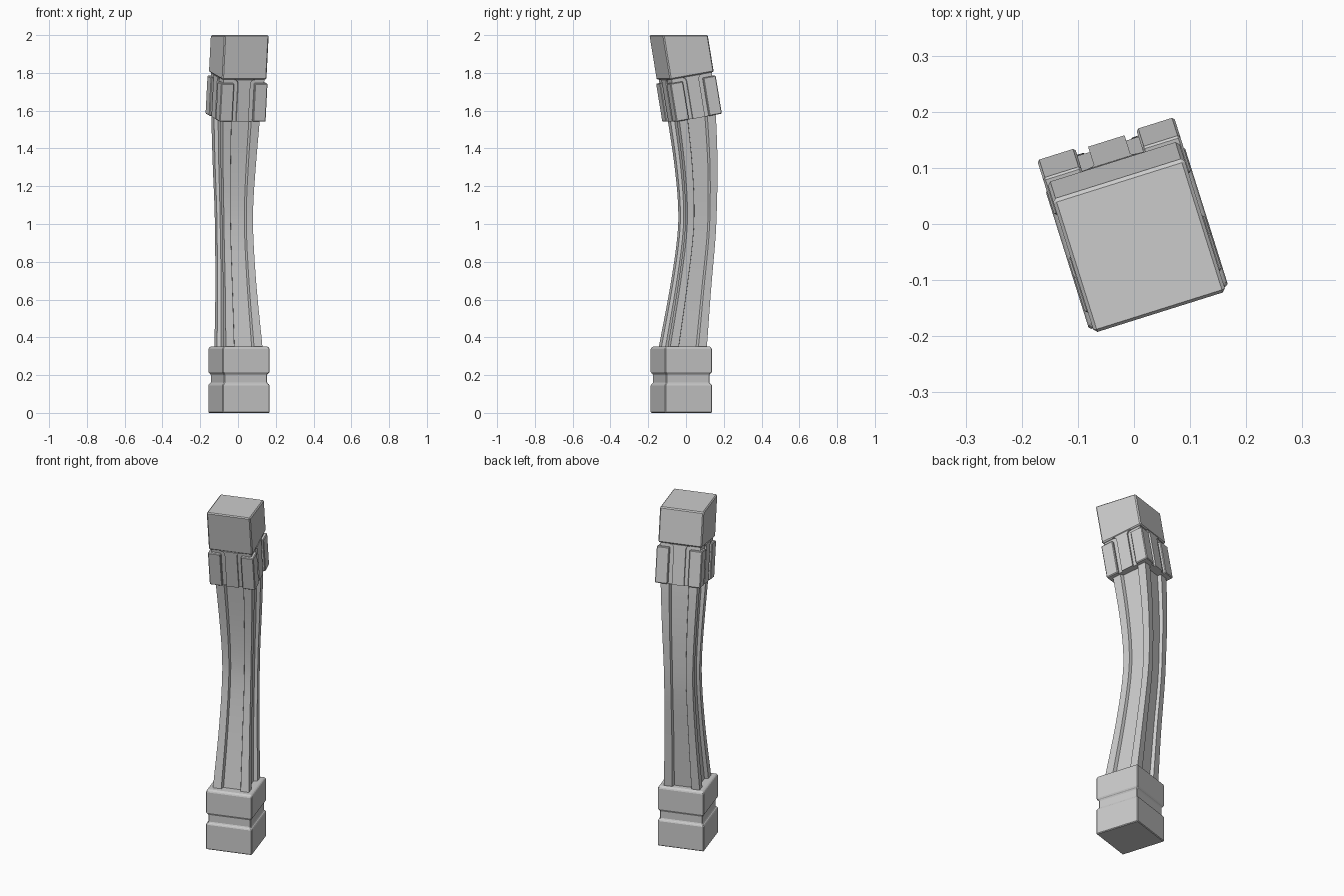
import bpy, bmesh, math
from mathutils import Matrix, Vector

if "Cube" in bpy.data.objects:
    bpy.data.objects.remove(bpy.data.objects["Cube"])

# Whole pillar is turned about z; parts are modelled in a straight local frame
PLACE = Matrix.Translation((0.005, -0.025, 0)) @ Matrix.Rotation(math.radians(17.45), 4, 'Z')
# Leaning frame of the capital: origin at the centre of its underside
LEAN = Matrix.Translation((0, 0.06, 1.5625)) @ Matrix.Rotation(math.radians(9.7), 4, 'X')


def finish(bm, name, bevel=0.0, smooth=False):
    bmesh.ops.transform(bm, matrix=PLACE, verts=bm.verts)
    bmesh.ops.recalc_face_normals(bm, faces=bm.faces)
    me = bpy.data.meshes.new(name)
    bm.to_mesh(me)
    bm.free()
    ob = bpy.data.objects.new(name, me)
    bpy.context.collection.objects.link(ob)
    if bevel:
        m = ob.modifiers.new("bevel", 'BEVEL')
        m.width = bevel
        m.segments = 1
        m.limit_method = 'ANGLE'
    if smooth:
        bpy.ops.object.select_all(action='DESELECT')
        bpy.context.view_layer.objects.active = ob
        ob.select_set(True)
        bpy.ops.object.shade_smooth_by_angle(angle=math.radians(25))
    return ob


def loft(bm, rings):
    rows = [[bm.verts.new(p) for p in r] for r in rings]
    n = len(rows[0])
    for a, b in zip(rows, rows[1:]):
        for i in range(n):
            j = (i + 1) % n
            bm.faces.new((a[i], a[j], b[j], b[i]))
    bm.faces.new(rows[0][::-1])
    bm.faces.new(rows[-1])


def box(bm, lo, hi, matrix=Matrix()):
    ring = lambda z: [matrix @ Vector(p) for p in (
        (lo[0], lo[1], z), (hi[0], lo[1], z), (hi[0], hi[1], z), (lo[0], hi[1], z))]
    loft(bm, [ring(lo[2]), ring(hi[2])])


# Plinth: square stack with a recessed band, chamfered edges
bm = bmesh.new()
plinth = [(0, .13), (.15, .13), (.158, .12), (.205, .12), (.213, .13), (.342, .13), (.352, .121)]
loft(bm, [[(x * h, y * h, z) for x, y in ((-1, -1), (1, -1), (1, 1), (-1, 1))] for z, h in plinth])
finish(bm, "plinth", 0.004)

# Shaft: square section with a sunken panel on each side, lofted along the bend
side = [(-.5, -.5), (-.27, -.5), (-.235, -.4), (.235, -.4), (.27, -.5)]
section = []
for k in range(4):
    c, s = ((1, 0), (0, 1), (-1, 0), (0, -1))[k]
    section += [(x * c - y * s, x * s + y * c) for x, y in side]
keys = [(.2, -.012, .21), (.345, .008, .203), (.65, .05, .175), (.92, .083, .162),
        (1.1, .09, .164), (1.32, .081, .183), (1.56, .058, .205), (1.66, .044, .21)]
path = []
for i in range(1, len(keys) - 2):
    p = [Vector(k) for k in keys[i - 1:i + 3]]
    for t in (0, .25, .5, .75):
        path.append(.5 * (2 * p[1] + (p[2] - p[0]) * t
                          + (2 * p[0] - 5 * p[1] + 4 * p[2] - p[3]) * t * t
                          + (3 * p[1] - p[0] - 3 * p[2] + p[3]) * t ** 3))
path += [Vector(keys[-2]), Vector(keys[-1])]
bm = bmesh.new()
loft(bm, [[(x * w, v + y * w, z) for x, y in section] for z, v, w in path])
finish(bm, "shaft", smooth=True)

# Capital core: floor of the grooves
bm = bmesh.new()
box(bm, (-.113, -.113, 0), (.113, .113, .24), LEAN)
finish(bm, "capital_core")

# Upper block: leaning box cut level at the top
bm = bmesh.new()
box(bm, (-.123, -.123, .225), (.123, .123, .4), LEAN)
axis = LEAN.to_3x3() @ Vector((0, 0, 1))
for v in list(bm.verts)[4:]:
    v.co += axis * ((2 - v.co.z) / axis.z)
finish(bm, "capital_block", 0.006)

# Tongues: drop from the block down each side, with rounded shoulders
R, W = .023, .034
edge = [(W, 0)] + [(W + R - R * math.cos(a), .225 - R + R * math.sin(a))
                   for a in (0, math.pi / 8, math.pi / 4, 3 * math.pi / 8, math.pi / 2)]
outline = edge + [(-x, z) for x, z in reversed(edge)]
for k, name in enumerate(("front", "right", "back", "left")):
    m = LEAN @ Matrix.Rotation(k * math.pi / 2, 4, 'Z')
    bm = bmesh.new()
    loft(bm, [[m @ Vector((x, y, z)) for x, z in outline] for y in (-.123, -.1)])
    finish(bm, name + "_tongue")

# Corner pads
for sx in (-1, 1):
    for sy in (-1, 1):
        bm = bmesh.new()
        xs, ys = sorted((sx * .057, sx * .128)), sorted((sy * .057, sy * .128))
        box(bm, (xs[0], ys[0], 0), (xs[1], ys[1], .205), LEAN)
        finish(bm, f"{'front' if sy < 0 else 'back'}_{'left' if sx < 0 else 'right'}_pad", 0.004)
